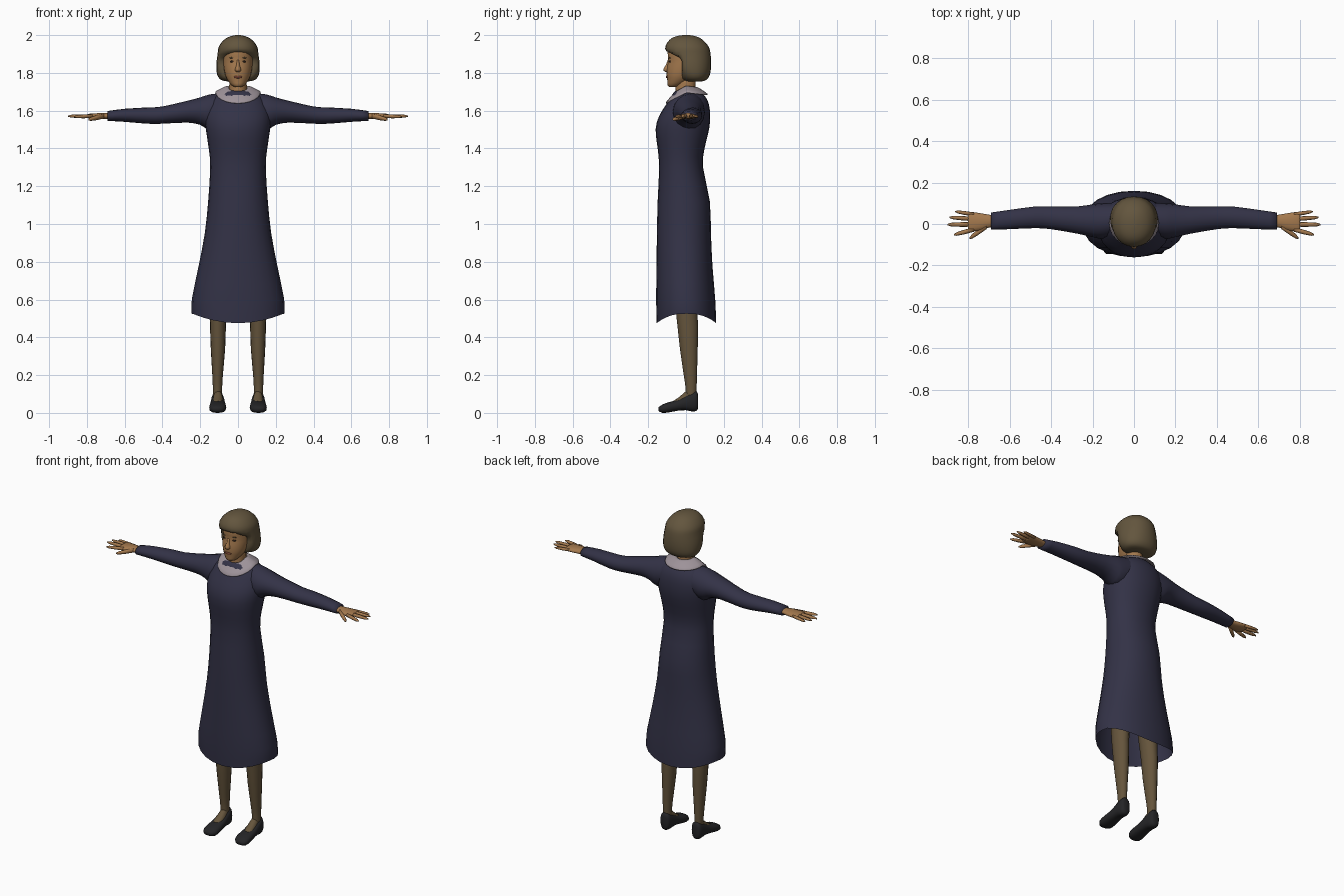
import bpy, bmesh, math
from mathutils import Vector


def material(name, rgb):
    m = bpy.data.materials.new(name)
    m.diffuse_color = (*rgb, 1)
    return m


NAVY = material("navy cloth", (0.033, 0.032, 0.062))
COLLAR = material("pale collar", (0.34, 0.29, 0.32))
SKIN = material("skin", (0.37, 0.19, 0.075))
HAIR = material("brown hair", (0.125, 0.092, 0.048))
STOCKING = material("stocking", (0.13, 0.09, 0.045))
SHOE = material("black leather", (0.018, 0.018, 0.020))
LIPS = material("lips", (0.20, 0.06, 0.035))
DARK = material("dark eye", (0.05, 0.03, 0.02))


def smooth_rings(rings, k):
    """Catmull-Rom interpolation between cross-sections."""
    out = []
    for i in range(len(rings) - 1):
        b, c = rings[i], rings[i + 1]
        a = rings[max(i - 1, 0)]
        d = rings[min(i + 2, len(rings) - 1)]
        for j in range(k):
            t = j / k
            out.append([0.5 * (2 * q + (r - p) * t + (2 * p - 5 * q + 4 * r - s) * t * t
                               + (3 * q - p - 3 * r + s) * t ** 3)
                        for p, q, r, s in zip(a, b, c, d)])
    return out + [list(rings[-1])]


def loft(name, rings, mat, axis="Z", n=20, k=2, power=2.0, warp=None,
         caps=(True, True), mirror=False):
    """Rings are (position, low1, high1, low2, high2) across the given axis."""
    bm = bmesh.new()
    loops = []
    for t, l1, h1, l2, h2 in smooth_rings(rings, k):
        loop = []
        for i in range(n):
            a = 2 * math.pi * i / n
            c, s = math.cos(a), math.sin(a)
            u = (l1 + h1) / 2 + (h1 - l1) / 2 * math.copysign(abs(c) ** (2 / power), c)
            v = (l2 + h2) / 2 + (h2 - l2) / 2 * math.copysign(abs(s) ** (2 / power), s)
            p = {"Z": (u, v, t), "X": (t, u, v), "Y": (u, t, v)}[axis]
            p = Vector(p)
            loop.append(bm.verts.new(warp(p) if warp else p))
        loops.append(loop)
    for lo, hi in zip(loops, loops[1:]):
        for i in range(n):
            j = (i + 1) % n
            bm.faces.new((lo[i], lo[j], hi[j], hi[i]))
    if caps[0]:
        bm.faces.new(loops[0][::-1])
    if caps[1]:
        bm.faces.new(loops[-1])
    if mirror:
        geo = bm.verts[:] + bm.edges[:] + bm.faces[:]
        bmesh.ops.mirror(bm, geom=geo, axis="X", merge_dist=-1)
    bmesh.ops.recalc_face_normals(bm, faces=bm.faces)
    me = bpy.data.meshes.new(name)
    bm.to_mesh(me)
    bm.free()
    me.materials.append(mat)
    for f in me.polygons:
        f.use_smooth = True
    ob = bpy.data.objects.new(name, me)
    bpy.context.collection.objects.link(ob)
    return ob


def sym(z, half, lo, hi):
    return (z, -half, half, lo, hi)


# Dress body: flared skirt, waist, bust and shoulders, open at the wavy hem
def hem(p):
    if p.z < 0.62:
        p.z += (0.05 * min(1, (p.x / 0.24) ** 2) - 0.025) * (0.62 - p.z) / 0.12
    return p


loft("dress", [sym(0.50, .246, -.155, .16), sym(0.60, .244, -.158, .155),
               sym(0.78, .208, -.156, .14), sym(0.95, .176, -.154, .132),
               sym(1.12, .158, -.150, .126), sym(1.30, .147, -.142, .09),
               sym(1.40, .155, -.150, .098), sym(1.50, .170, -.161, .122),
               sym(1.57, .175, -.143, .128), sym(1.63, .160, -.107, .122),
               sym(1.67, .132, -.082, .105), sym(1.70, .085, -.062, .08),
               sym(1.71, .05, -.04, .06)],
     NAVY, n=24, power=2.15, warp=hem, caps=(False, True))

# Sleeves
loft("sleeves", [(.07, -.05, .10, 1.53, 1.695), (.15, -.07, .10, 1.50, 1.686),
                 (.20, -.063, .095, 1.525, 1.67), (.27, -.047, .085, 1.537, 1.652),
                 (.40, -.025, .085, 1.531, 1.622), (.48, -.02, .084, 1.531, 1.617),
                 (.60, -.025, .068, 1.541, 1.610), (.69, -.027, .055, 1.546, 1.598)],
     NAVY, "X", n=16, mirror=True)


# Collar draped over the shoulders, lower at the front
def drape(p):
    p.z += 0.55 * min(0, p.y) - 0.12 * max(0, p.y)
    return p


loft("collar", [sym(1.695, .118, -.104, .112), sym(1.703, .118, -.106, .113),
                sym(1.720, .086, -.080, .086), sym(1.732, .056, -.058, .058),
                sym(1.722, .048, -.052, .052)],
     COLLAR, n=24, warp=drape, caps=(False, False))

# Neck and head
loft("neck", [sym(1.65, .052, -.062, .055), sym(1.70, .047, -.056, .052),
              sym(1.78, .046, -.055, .05)], SKIN, n=16)
loft("head", [sym(1.726, .018, -.088, -.045), sym(1.735, .034, -.097, -.02),
              sym(1.76, .054, -.099, .02), sym(1.79, .068, -.103, .05),
              sym(1.83, .076, -.101, .08), sym(1.865, .079, -.094, .09),
              sym(1.91, .078, -.097, .09), sym(1.95, .06, -.08, .07),
              sym(1.97, .03, -.04, .04)], SKIN, n=24)
loft("nose", [sym(1.868, .007, -.097, -.07), sym(1.84, .010, -.109, -.07),
              sym(1.818, .017, -.122, -.07), sym(1.807, .014, -.114, -.07),
              sym(1.803, .008, -.10, -.07)], SKIN, n=10)


# Bobbed hair, cut back around the face below the hairline
def hairline(p):
    blend = min(1, max(0, (p.z - 1.875) / 0.045))
    p.y = max(p.y, -0.02 - 0.095 * blend)
    return p


loft("hair", [sym(1.755, .055, .0, .085), sym(1.763, .09, -.02, .108),
              sym(1.79, .110, -.05, .126), sym(1.84, .115, -.085, .133),
              sym(1.90, .108, -.105, .130), sym(1.94, .101, -.109, .119),
              sym(1.975, .074, -.087, .088), sym(1.993, .042, -.055, .055),
              sym(2.0, .012, -.015, .02)], HAIR, n=24, k=3, power=2.1, warp=hairline)


# Face details: thin flattened ovals
def oval(name, x, y, z, rx, rz, mat, mirror):
    loft(name, [(y - .004, x - rx * .6, x + rx * .6, z - rz * .6, z + rz * .6),
                (y, x - rx, x + rx, z - rz, z + rz),
                (y + .004, x - rx, x + rx, z - rz, z + rz)],
         mat, "Y", n=12, k=1, mirror=mirror)


oval("eyes", .031, -.0855, 1.860, .013, .005, DARK, True)
oval("eyebrows", .032, -.0865, 1.880, .017, .003, HAIR, True)
oval("mouth", 0, -.101, 1.778, .023, .007, LIPS, False)

# Hands: palm, four fingers and a thumb
loft("palms", [(.67, -.015, .042, 1.555, 1.587), (.70, -.018, .045, 1.555, 1.587),
               (.74, -.031, .052, 1.554, 1.587), (.785, -.036, .058, 1.558, 1.584),
               (.80, -.030, .053, 1.562, 1.580)], SKIN, "X", n=14, mirror=True)
for label, x0, y0, x1, y1, z1, r in (
        ("index_fingers", .77, -.026, .868, -.052, 1.568, .011),
        ("middle_fingers", .77, -.002, .90, -.003, 1.571, .011),
        ("ring_fingers", .77, .024, .889, .032, 1.571, .0105),
        ("little_fingers", .77, .046, .862, .060, 1.568, .0095),
        ("thumbs", .71, -.010, .792, -.068, 1.553, .014)):
    rings = []
    for t, w in ((0, 1), (.5, 1), (.85, .8), (1, .3)):
        x, y, z = x0 + (x1 - x0) * t, y0 + (y1 - y0) * t, 1.571 + (z1 - 1.571) * t
        rings.append((x, y - r * w, y + r * w, z - r * w * .9, z + r * w * .9))
    loft(label, rings, SKIN, "X", n=8, k=1, mirror=True)

# Stockinged legs and insteps
loft("legs", [(.05, .085, .130, .0, .05), (.13, .084, .133, -.002, .056),
              (.20, .080, .136, -.012, .058), (.34, .068, .144, -.032, .062),
              (.46, .064, .148, -.045, .064), (.56, .056, .150, -.055, .062),
              (.85, .02, .158, -.075, .085)], STOCKING, n=16, mirror=True)
loft("insteps", [(.03, .085, .13, .03, .13), (.0, .080, .132, .03, .115),
                 (-.035, .080, .133, .03, .085), (-.07, .085, .133, .03, .062)],
     STOCKING, "Y", n=12, mirror=True)

# Shoes
loft("shoes", [(.064, .090, .125, .025, .095), (.055, .078, .137, .010, .116),
               (.03, .073, .142, .008, .108), (0, .070, .144, .014, .092),
               (-.04, .066, .148, .012, .070), (-.09, .062, .152, .003, .057),
               (-.125, .067, .150, .0, .044), (-.145, .090, .132, .010, .030)],
     SHOE, "Y", n=16, power=2.5, mirror=True)
